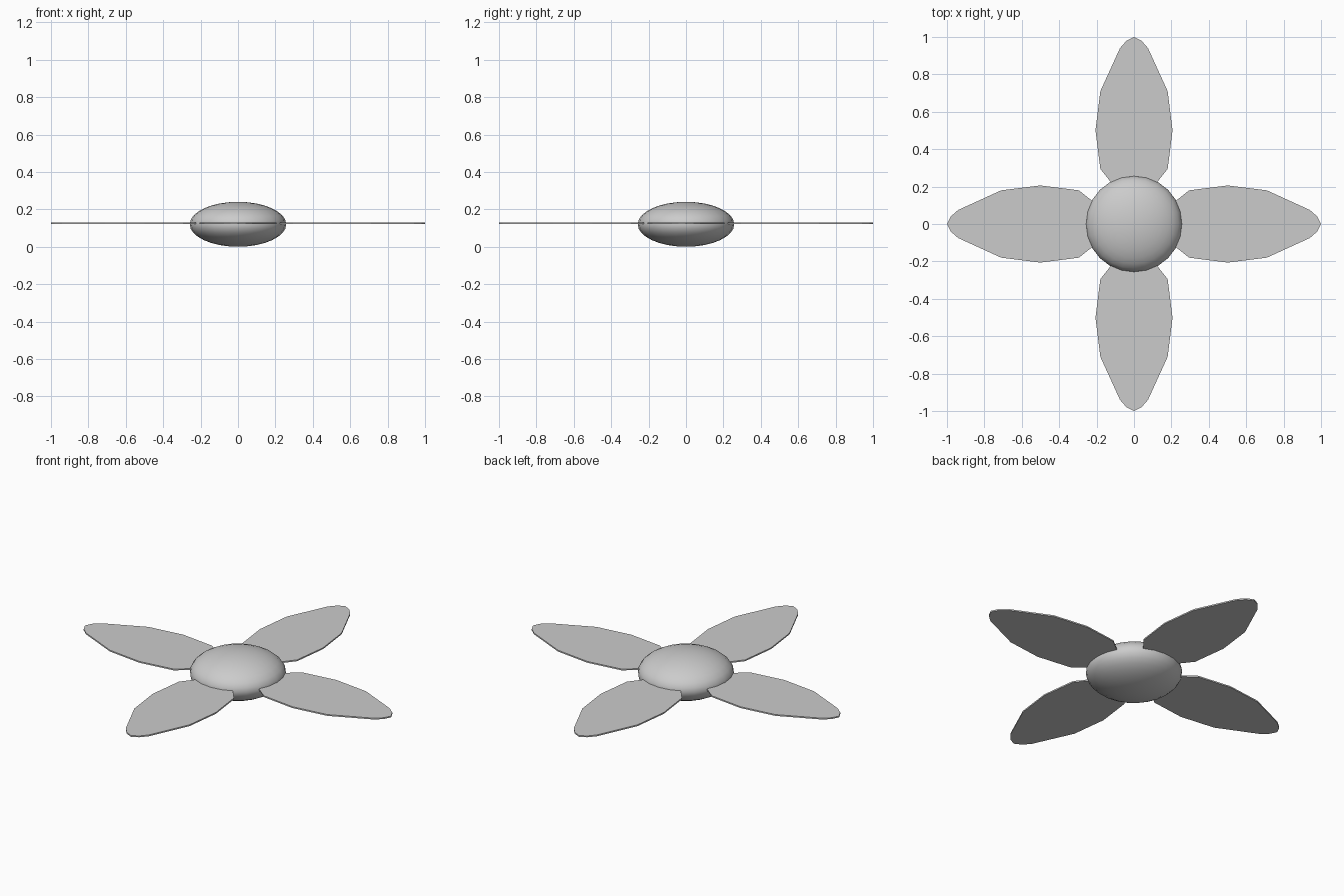
import bpy, bmesh, math
from mathutils import Matrix

if "Cube" in bpy.data.objects:
    bpy.data.objects.remove(bpy.data.objects["Cube"])

HALF_H, PETAL_Z, THICK = 0.12, 0.125, 0.008

# Flattened smooth flower centre
bpy.ops.mesh.primitive_uv_sphere_add(segments=24, ring_count=16, radius=1, location=(0, 0, HALF_H))
centre = bpy.context.object
centre.name = "flower_centre"
centre.scale = (0.258, 0.258, HALF_H)
bpy.ops.object.transform_apply(location=False, rotation=False, scale=True)
bpy.ops.object.shade_smooth()

# Half outline of a petal: distance from the middle, half width
HALF = [(0.06, 0.04), (0.20, 0.105), (0.295, 0.18), (0.5, 0.206),
        (0.71, 0.18), (0.94, 0.075), (0.98, 0.04)]
OUTLINE = [(x, -y) for x, y in HALF] + [(1.0, 0.0)] + HALF[::-1]


def petal(name, angle):
    bm = bmesh.new()
    face = bm.faces.new([bm.verts.new((x, y, PETAL_Z - THICK / 2)) for x, y in OUTLINE])
    ext = bmesh.ops.extrude_face_region(bm, geom=[face], use_keep_orig=True)
    top = [v for v in ext["geom"] if isinstance(v, bmesh.types.BMVert)]
    bmesh.ops.translate(bm, verts=top, vec=(0, 0, THICK))
    bmesh.ops.recalc_face_normals(bm, faces=bm.faces)
    bmesh.ops.transform(bm, matrix=Matrix.Rotation(angle, 4, 'Z'), verts=bm.verts)
    mesh = bpy.data.meshes.new(name)
    bm.to_mesh(mesh)
    bm.free()
    bpy.context.collection.objects.link(bpy.data.objects.new(name, mesh))


# Four thin flat petals
for i, side in enumerate(("right", "back", "left", "front")):
    petal(side + "_petal", i * math.pi / 2)
